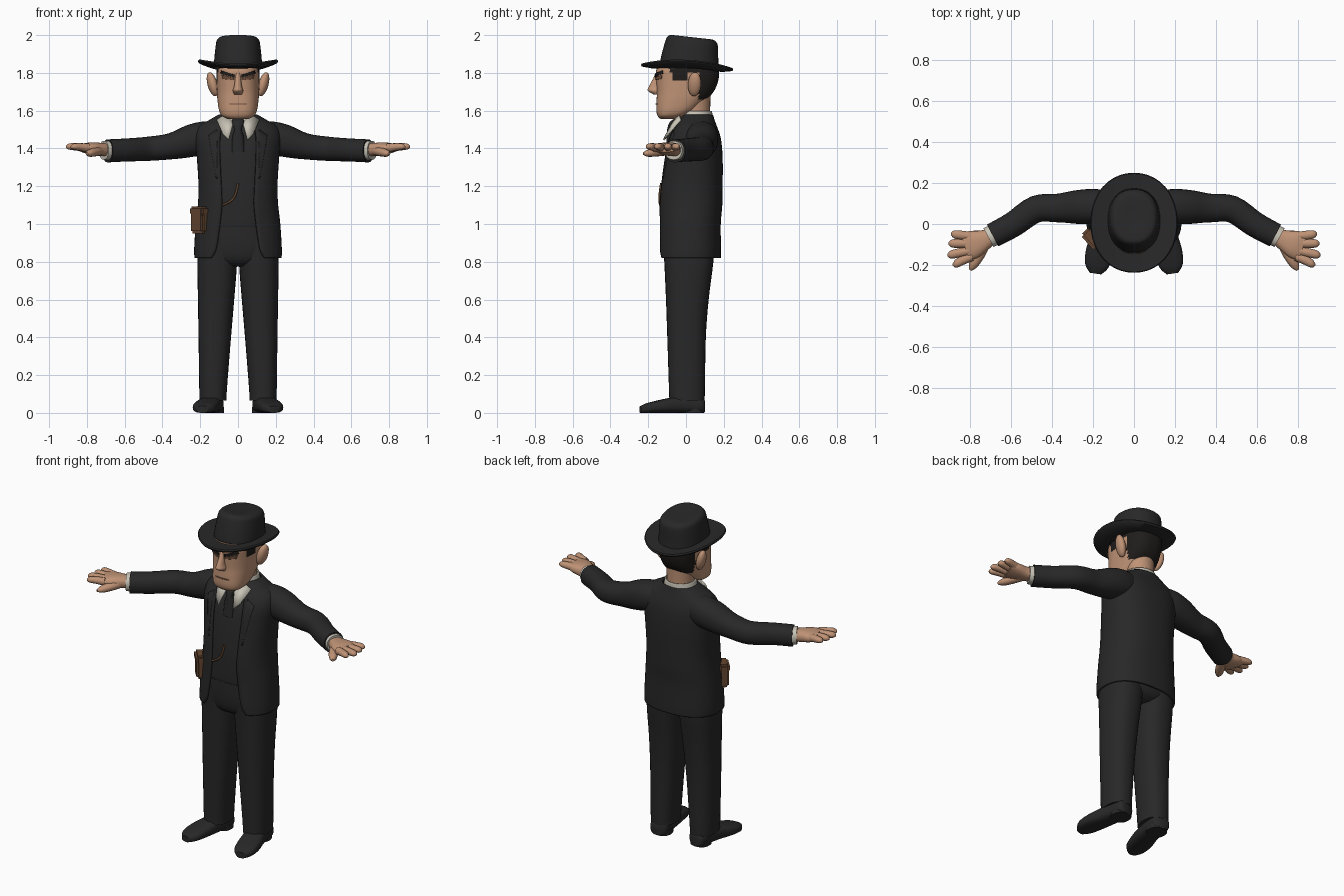
import bpy, bmesh
from math import sin, cos, pi, asin, radians
from mathutils import Vector
from mathutils.bvhtree import BVHTree

if "Cube" in bpy.data.objects:
    bpy.data.objects.remove(bpy.data.objects["Cube"])


def material(name, r, g, b):
    m = bpy.data.materials.new(name)
    m.use_nodes = True
    m.diffuse_color = (r, g, b, 1)
    bsdf = m.node_tree.nodes["Principled BSDF"]
    bsdf.inputs["Base Color"].default_value = (r, g, b, 1)
    bsdf.inputs["Roughness"].default_value = 0.9
    return m


SUIT = material("charcoal suit", .021, .021, .021)
SKIN = material("skin", .52, .29, .18)
HAIR = material("dark hair", .014, .012, .011)
SHIRT = material("shirt cream", .58, .55, .47)
LEATHER = material("brown leather", .13, .062, .03)
SHADE = material("face brown", .17, .085, .05)


def finish(name, bm, mat, thick=0, angle=50):
    bmesh.ops.recalc_face_normals(bm, faces=bm.faces)
    me = bpy.data.meshes.new(name)
    bm.to_mesh(me)
    bm.free()
    me.materials.append(mat)
    me.polygons.foreach_set("use_smooth", [True] * len(me.polygons))
    me.set_sharp_from_angle(angle=radians(angle))
    ob = bpy.data.objects.new(name, me)
    bpy.context.collection.objects.link(ob)
    if thick:
        mod = ob.modifiers.new("thickness", "SOLIDIFY")
        mod.thickness, mod.offset = thick, 0
    return ob


def spline(rows, sub):
    """Smoothly interpolate rows of numbers."""
    out = []
    for i in range(len(rows) - 1):
        a, b, c, d = (rows[max(0, min(len(rows) - 1, i + k))] for k in (-1, 0, 1, 2))
        for j in range(sub):
            t = j / sub
            out.append([q + .5 * t * (r - p + t * (2*p - 5*q + 4*r - s + t * (3*(q - r) + s - p)))
                        for p, q, r, s in zip(a, b, c, d)])
    return out + [list(rows[-1])]


def loft(name, rings, mat, p=2.4, n=28, sub=4, level=True, s=1, gap=False, thick=0, warp=None):
    """Skin rounded sections (x, y, z, half width, half depth[, front gap])."""
    rows = spline(rings, sub)
    for r in rows:
        r[0] *= s
    bm = bmesh.new()
    loops = []
    for i, r in enumerate(rows):
        c = Vector(r[:3])
        a, b = max(r[3], .002), max(r[4], .002)
        u, v = Vector((1, 0, 0)), Vector((0, 1, 0))
        if not level:
            t = Vector(rows[min(i + 1, len(rows) - 1)][:3]) - Vector(rows[max(i - 1, 0)][:3])
            u, v = Vector((t.y, -t.x, 0)).normalized(), Vector((0, 0, 1))
        start = asin((r[5] / a) ** (p / 2)) if gap else 0
        loop = []
        for k in range(n + (1 if gap else 0)):
            t = start + (2 * pi - 2 * start) * k / n
            sx, sy = (abs(w) ** (2 / p) * (1 if w > 0 else -1) for w in (sin(t), cos(t)))
            co = c + u * (a * sx) - v * (b * sy)
            loop.append(bm.verts.new(warp(co) if warp else co))
        loops.append(loop)
    for lo, hi in zip(loops, loops[1:]):
        for k in range(n):
            m = (k + 1) % len(lo)
            bm.faces.new((lo[k], lo[m], hi[m], hi[k]))
    if not gap:
        bm.faces.new(loops[0])
        bm.faces.new(loops[-1])
    return finish(name, bm, mat, thick)


def patch(name, base, quad, mat, off=.004, res=8):
    """Thin plate laid on the front of a base part; quad is (x, z) corners."""
    tree = BVHTree.FromPolygons([v.co for v in base.data.vertices],
                                [list(f.vertices) for f in base.data.polygons])
    q = [Vector(c) for c in quad]
    bm = bmesh.new()
    grid = []
    for i in range(res + 1):
        a, b = q[0].lerp(q[3], i / res), q[1].lerp(q[2], i / res)
        row = []
        for j in range(res + 1):
            x, z = a.lerp(b, j / res)
            hit = tree.ray_cast(Vector((x, -1, z)), Vector((0, 1, 0)))[0]
            row.append(bm.verts.new((x, (hit.y if hit else 0) - off, z)))
        grid.append(row)
    for r0, r1 in zip(grid, grid[1:]):
        for j in range(res):
            bm.faces.new((r0[j], r0[j + 1], r1[j + 1], r1[j]))
    return finish(name, bm, mat, .006)


# Jacket, waistcoat and trouser top
jacket = loft("jacket", [
    (0, .015, .82, .225, .163, .14), (0, .016, .87, .226, .163, .115),
    (0, .018, 1.0, .218, .160, .095), (0, .022, 1.1, .207, .164, .085),
    (0, .026, 1.2, .203, .162, .088), (0, .036, 1.35, .212, .152, .095),
    (0, .043, 1.45, .222, .136, .095), (0, .05, 1.51, .205, .110, .085),
    (0, .055, 1.545, .150, .092, .07), (0, .06, 1.575, .098, .078, .06)],
    SUIT, n=48, gap=True, thick=.012)
loft("waistcoat", [
    (0, .015, .985, .190, .145), (0, .018, 1.0, .200, .152), (0, .022, 1.1, .194, .156),
    (0, .026, 1.2, .190, .154), (0, .036, 1.35, .198, .143), (0, .043, 1.44, .20, .127),
    (0, .05, 1.5, .15, .095), (0, .055, 1.53, .1, .075)], SUIT)
loft("trouser_top", [(0, .015, .775, .10, .085), (0, .015, .81, .18, .128),
                     (0, .015, .9, .205, .145), (0, .015, 1.04, .195, .145)], SUIT)

# Neck, collar band and tie
loft("neck", [(0, .055, 1.5, .08, .078), (0, .05, 1.58, .078, .078),
              (0, .045, 1.68, .085, .085)], SKIN, p=2)
loft("collar_band", [(0, .055, 1.52, .10, .088, .03), (0, .052, 1.565, .092, .085, .03),
                     (0, .052, 1.598, .084, .082, .035)], SHIRT, p=2, gap=True, thick=.008)
loft("tie", [(0, -.035, 1.56, .022, .02), (0, -.06, 1.54, .034, .026), (0, -.078, 1.5, .02, .022),
             (0, -.082, 1.46, .03, .02), (0, -.095, 1.38, .032, .014)], SUIT, n=16)

# Head with the hair on its back, top and sideburns
head = loft("head", [
    (0, -.09, 1.556, .055, .045), (0, -.078, 1.572, .085, .072), (0, -.055, 1.6, .100, .102),
    (0, -.028, 1.65, .108, .128), (0, -.004, 1.7, .112, .150), (0, .007, 1.76, .114, .164),
    (0, .007, 1.81, .114, .166), (0, .007, 1.85, .105, .150)], SKIN, p=2.6, n=64, sub=5)
head.data.materials.append(HAIR)
for f in head.data.polygons:
    x, y, z = f.center
    if (y > .065 and z > 1.655) or (z > 1.80 and y > -.08) or (z > 1.76 and -.065 < y < .0):
        f.material_index = 1
loft("nose", [(0, -.150, 1.80, .012, .012), (0, -.157, 1.77, .015, .017),
              (0, -.162, 1.725, .022, .036), (0, -.160, 1.705, .028, .042),
              (0, -.150, 1.685, .02, .02)], SKIN, p=2, n=16)
patch("mouth", head, [(-.045, 1.632), (.045, 1.632), (.045, 1.638), (-.045, 1.638)], SHADE, .001)

# Hat: curled brim and tapered crown
def curl(v):
    return Vector((v.x, v.y, v.z - .05 * v.y + .032 * (v.x / .21) ** 2))


def tilt(v):
    return Vector((v.x, v.y, v.z - .11 * max(0, (v.z - 1.84) / .16) * (v.y + .07)))


loft("hat_brim", [(0, .007, 1.815, .1, .13), (0, .007, 1.815, .16, .19), (0, .006, 1.822, .208, .24),
                  (0, .006, 1.83, .213, .244), (0, .006, 1.838, .208, .24),
                  (0, .007, 1.838, .12, .15)], SUIT, p=2.1, n=40, sub=1, warp=curl)
loft("hat_crown", [(0, .017, 1.82, .128, .157), (0, .018, 1.87, .126, .153), (0, .029, 1.96, .117, .140),
                   (0, .03, 1.988, .108, .128), (0, .03, 2.0, .085, .105), (0, .03, 1.997, .02, .03)],
     SUIT, p=2.3, n=40, warp=tilt)

for side, s in (("left", 1), ("right", -1)):
    # Face details and ear
    def mirrored(*pts):
        return [(s * x, z) for x, z in pts]
    patch(side + "_eyebrow", head, mirrored((.018, 1.775), (.09, 1.796), (.088, 1.812), (.02, 1.79)), HAIR)
    patch(side + "_eye", head, mirrored((.022, 1.762), (.08, 1.768), (.085, 1.79), (.022, 1.772)), SHADE, .002)
    bm = bmesh.new()
    bmesh.ops.create_uvsphere(bm, u_segments=16, v_segments=10, radius=1)
    ear = finish(side + "_ear", bm, SKIN)
    ear.scale = (.026, .036, .066)
    ear.location = (s * .135, .045, 1.74)
    ear.rotation_euler = (radians(-8), s * radians(14), s * radians(-15))

    # Collar point and lapel
    bm = bmesh.new()
    bm.faces.new([bm.verts.new((s * x, y, z)) for x, y, z in (
        (.025, -.07, 1.535), (.05, -.118, 1.445), (.08, -.095, 1.475), (.112, -.03, 1.55), (.065, -.035, 1.58))])
    bmesh.ops.triangulate(bm, faces=bm.faces)
    finish(side + "_collar_point", bm, SHIRT, .01)
    patch(side + "_lapel", jacket, mirrored((.108, 1.24), (.115, 1.24), (.155, 1.47), (.11, 1.50)), SUIT, .005)

    # Sleeve and shirt cuff
    loft(side + "_sleeve", [
        (.09, .08, 1.465, .07, .075), (.18, .085, 1.455, .085, .088), (.27, .083, 1.437, .083, .086),
        (.37, .078, 1.41, .07, .069), (.48, .072, 1.398, .066, .064),
        (.59, -.002, 1.392, .062, .061), (.69, -.056, 1.387, .06, .061)],
        SUIT, p=2.2, level=False, s=s)
    loft(side + "_cuff", [(.67, -.045, 1.388, .052, .052), (.71, -.067, 1.39, .052, .05)],
         SHIRT, p=2.2, sub=2, level=False, s=s)

    # Hand
    loft(side + "_palm", [(.69, -.055, 1.392, .038, .034), (.73, -.077, 1.395, .05, .035),
                          (.78, -.098, 1.4, .068, .032), (.825, -.113, 1.403, .068, .022)],
         SKIN, n=20, level=False, s=s)
    for i, (y0, x1, y1) in enumerate(((-.06, .893, -.05), (-.095, .905, -.095),
                                      (-.13, .91, -.15), (-.16, .885, -.195))):
        loft(f"{side}_finger_{i + 1}", [(.79, y0, 1.403, .02, .023), ((.79 + x1) / 2, (y0 + y1) / 2, 1.408, .022, .02),
                                        (x1 - .015, y1, 1.41, .019, .016), (x1, y1, 1.408, .006, .006)],
             SKIN, p=2.1, n=12, sub=3, level=False, s=s)
    loft(side + "_thumb", [(.72, -.085, 1.39, .025, .025), (.755, -.15, 1.382, .027, .024),
                           (.785, -.2, 1.375, .022, .019), (.8, -.225, 1.372, .007, .007)],
         SKIN, p=2.1, n=12, sub=3, level=False, s=s)

    # Trouser leg and shoe
    loft(side + "_trouser_leg", [
        (.132, .005, .065, .072, .093), (.132, .005, .12, .073, .095), (.123, .003, .4, .086, .102),
        (.116, .007, .6, .096, .113), (.11, .015, .8, .105, .130), (.105, .015, .93, .1, .138)],
        SUIT, s=s)
    loft(side + "_shoe", [
        (.128, .096, .035, .035, .034), (.13, .08, .042, .052, .042), (.135, .02, .045, .058, .045),
        (.15, -.06, .042, .062, .042), (.17, -.14, .034, .066, .034),
        (.182, -.205, .026, .057, .026), (.188, -.242, .018, .028, .018)],
        SUIT, p=2.8, level=False, s=s)
    loft(side + "_heel", [(.13, .04, 0, .056, .055), (.13, .04, .03, .056, .055)],
         SUIT, sub=1, s=s)

# Belt pouch with flap on the right hip
for name, z, size in (("pouch", 1.015, (.1, .055, .13)), ("pouch_flap", 1.068, (.108, .063, .05))):
    bm = bmesh.new()
    bmesh.ops.create_cube(bm, size=1)
    bmesh.ops.scale(bm, vec=size, verts=bm.verts)
    bmesh.ops.bevel(bm, geom=bm.edges[:], offset=.012, segments=2, affect="EDGES")
    pouch = finish(name, bm, LEATHER)
    pouch.location = (-.203, -.073, z)
    pouch.rotation_euler = (0, 0, radians(-48))

# Watch chain across the waistcoat
curve = bpy.data.curves.new("watch_chain", "CURVE")
curve.dimensions, curve.bevel_depth, curve.bevel_resolution = "3D", .006, 2
chain = spline([(0, -.132, 1.215), (-.012, -.139, 1.16), (-.035, -.141, 1.125), (-.08, -.137, 1.1)], 5)
line = curve.splines.new("POLY")
line.points.add(len(chain) - 1)
for point, co in zip(line.points, chain):
    point.co = (*co, 1)
curve.materials.append(LEATHER)
bpy.context.collection.objects.link(bpy.data.objects.new("watch_chain", curve))
